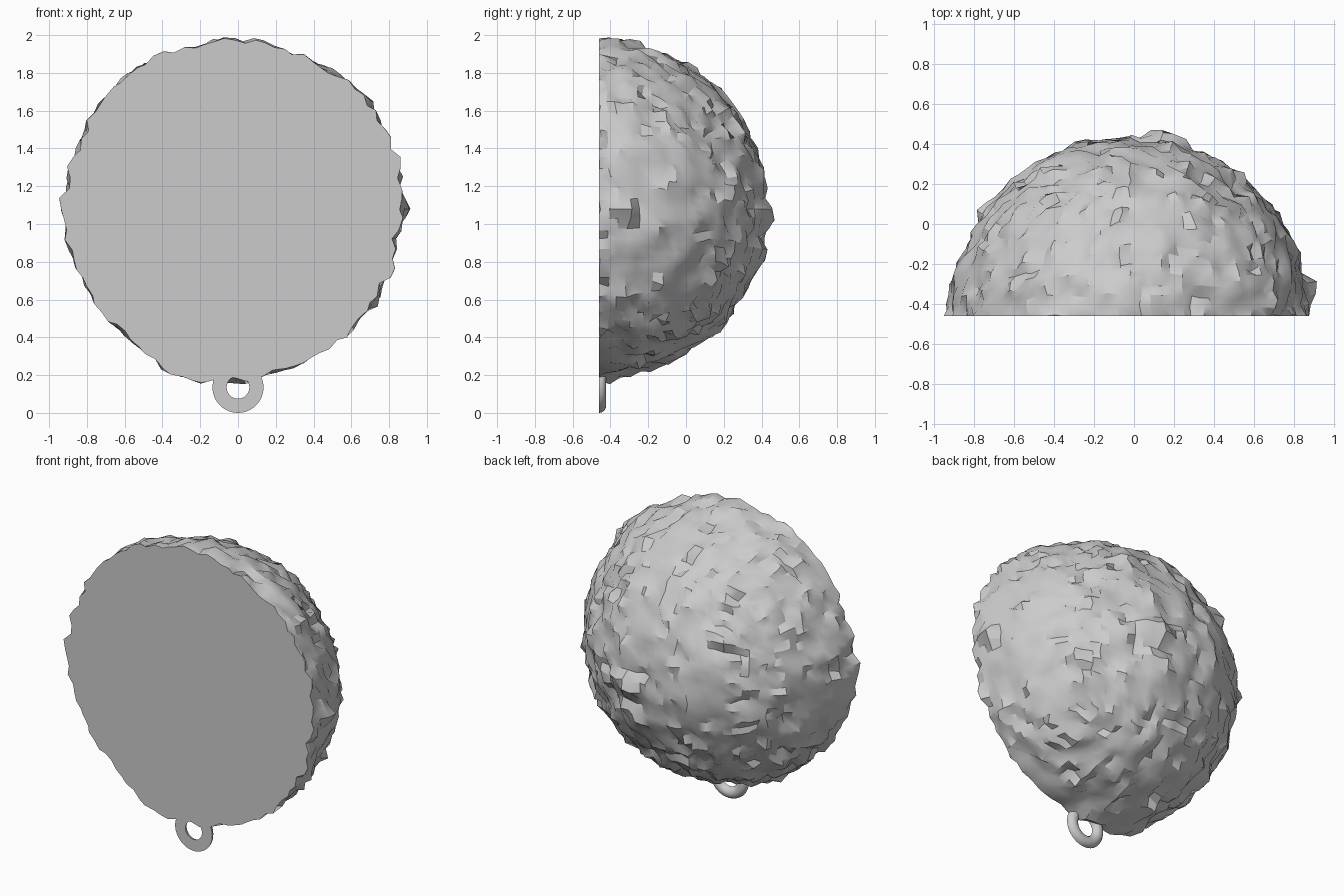
import bpy, bmesh, math, random
from mathutils import Vector, noise

random.seed(7)
cube = bpy.data.objects.get("Cube")
if cube:
    bpy.data.objects.remove(cube, do_unlink=True)

# Single grey material
grey = bpy.data.materials.new("light grey")
grey.use_nodes = True
colour = (0.6, 0.6, 0.6, 1)
grey.diffuse_color = colour
grey.node_tree.nodes["Principled BSDF"].inputs["Base Color"].default_value = colour

FRONT = -0.46
CENTRE = Vector((-0.02, FRONT, 1.08))


def cut_flat_and_finish(bm, name, angle):
    """Keep the half behind the front plane, cap it and make an object."""
    geom = bm.verts[:] + bm.edges[:] + bm.faces[:]
    cut = bmesh.ops.bisect_plane(bm, geom=geom, dist=1e-5, plane_co=(0, FRONT, 0),
                                 plane_no=(0, -1, 0), clear_outer=True)
    rim = [e for e in cut["geom_cut"] if isinstance(e, bmesh.types.BMEdge)]
    bmesh.ops.triangle_fill(bm, edges=rim, use_beauty=True, normal=(0, -1, 0))
    bmesh.ops.recalc_face_normals(bm, faces=bm.faces[:])
    mesh = bpy.data.meshes.new(name)
    bm.to_mesh(mesh)
    bm.free()
    mesh.materials.append(grey)
    obj = bpy.data.objects.new(name, mesh)
    bpy.context.collection.objects.link(obj)
    bpy.ops.object.select_all(action="DESELECT")
    obj.select_set(True)
    bpy.context.view_layer.objects.active = obj
    bpy.ops.object.shade_smooth_by_angle(angle=math.radians(angle))
    return obj


# Bumps on the ball: direction, height, reach
bumps = [
    ((0.93, 0.14, 0.0), 0.06, 0.1),      # spike on the left flank
    ((0.2, 0.9, -0.03), 0.05, 0.13),     # spike at the back
    ((-0.02, 0.08, 0.9), 0.025, 0.2),    # crown
    ((-0.53, 0.0, 0.76), 0.03, 0.35),    # upper right swell
    ((-0.91, 0.0, -0.15), 0.03, 0.3),    # right flank swell
    ((-0.23, 0.0, -0.91), 0.04, 0.35),   # underside swell
    ((0.72, 0.0, 0.57), 0.02, 0.3),      # upper left swell
    ((0.32, 0.0, 0.82), -0.015, 0.25),   # upper left dip
    ((0.87, 0.0, -0.1), -0.02, 0.2),     # left flank dip
]
bumps = [(Vector(d).normalized(), h, reach) for d, h, reach in bumps]

# Rough half ball: a gridded cube rounded to a sphere, then roughened
bm = bmesh.new()
bmesh.ops.create_cube(bm, size=2)
bmesh.ops.subdivide_edges(bm, edges=bm.edges[:], cuts=25, use_grid_fill=True)
for v in bm.verts:
    d = Vector([math.tan(c * math.pi / 4) for c in v.co]).normalized()
    lump = 0.012 * noise.noise(d * 3.5) + 0.03 * noise.noise(d * 9)
    radius = 0.886 + lump + random.uniform(-0.015, 0.015)
    for direction, height, reach in bumps:
        radius += height * max(0, 1 - (d - direction).length / reach)
    # Jagged belt on the right flank
    if d.x < -0.7 and abs(d.z) < 0.04:
        radius += 0.012
    shake = Vector([random.uniform(-0.009, 0.009) for _ in range(3)])
    v.co = CENTRE + d * radius + shake
cut_flat_and_finish(bm, "rough_half_ball", 30)

# Hanging loop: half-round ring under the ball
bm = bmesh.new()
segments, sides, major, minor = 48, 16, 0.0975, 0.0375
rings = []
for i in range(segments):
    a = math.tau * i / segments
    ring = []
    for j in range(sides):
        b = math.tau * j / sides
        r = major + minor * math.cos(b)
        ring.append(bm.verts.new((r * math.cos(a), FRONT + minor * math.sin(b),
                                  major + minor + r * math.sin(a))))
    rings.append(ring)
for i in range(segments):
    p, q = rings[i], rings[(i + 1) % segments]
    for j in range(sides):
        k = (j + 1) % sides
        bm.faces.new((p[j], q[j], q[k], p[k]))
cut_flat_and_finish(bm, "hanging_loop", 40)
